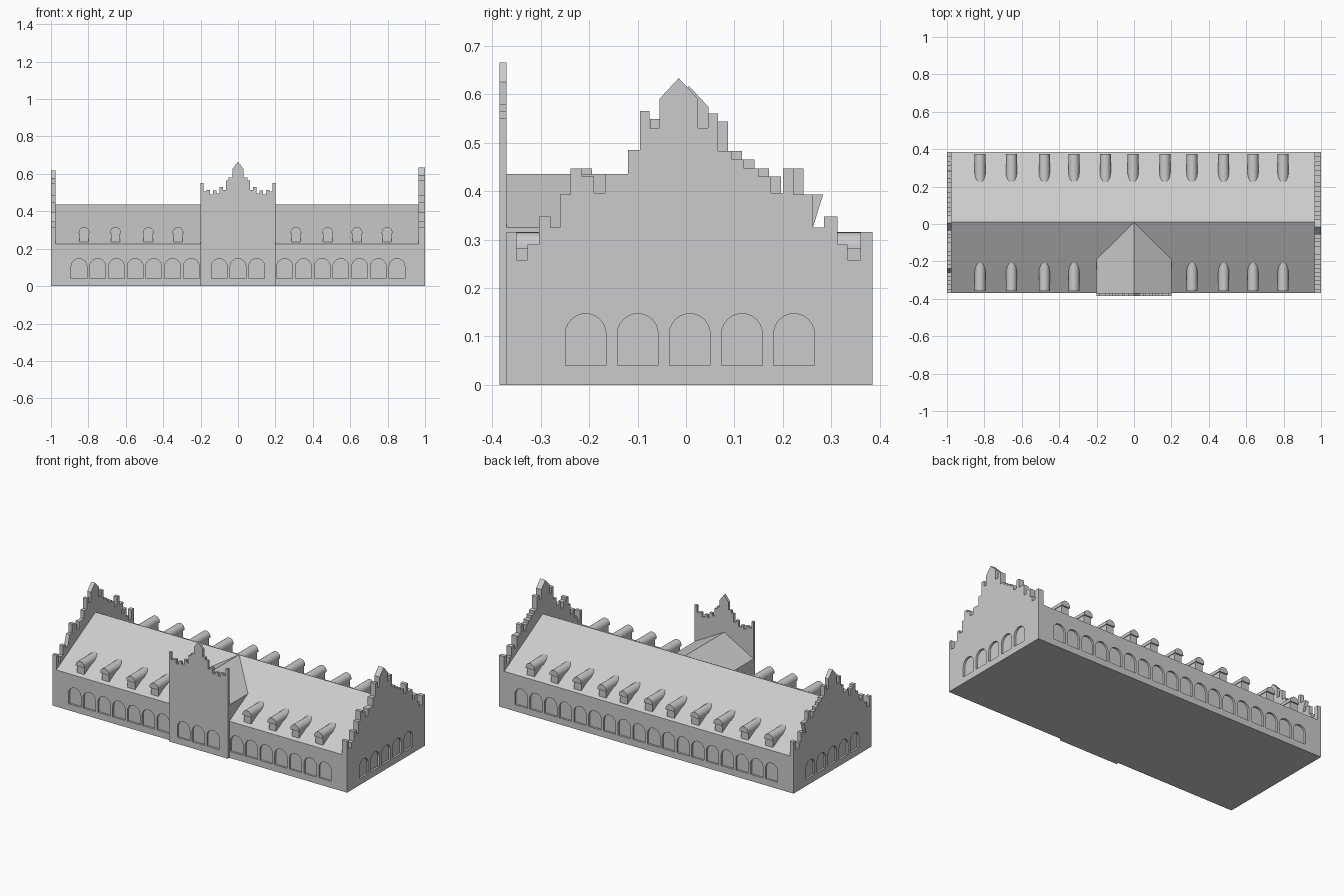
import bpy
import math

cube = bpy.data.objects.get("Cube")
if cube:
    bpy.data.objects.remove(cube, do_unlink=True)

stone = bpy.data.materials.new("grey_stone")
stone.use_nodes = True
GREY = (0.6, 0.6, 0.6, 1)
stone.diffuse_color = GREY
stone.node_tree.nodes["Principled BSDF"].inputs["Base Color"].default_value = GREY


def prism_data(pts, axis, a, b):
    """Extrude a 2D outline (u, z) along x or y from a to b."""
    n = len(pts)
    place = (lambda u, z, d: (d, u, z)) if axis == "x" else (lambda u, z, d: (u, d, z))
    verts = [place(u, z, d) for d in (a, b) for u, z in pts]
    faces = [tuple(range(n))[::-1], tuple(range(n, 2 * n))]
    faces += [(i, (i + 1) % n, n + (i + 1) % n, n + i) for i in range(n)]
    return verts, faces


def make(name, prisms):
    """Join several prisms into one object with outward normals."""
    verts, faces = [], []
    for v, f in prisms:
        faces += [tuple(i + len(verts) for i in face) for face in f]
        verts += v
    mesh = bpy.data.meshes.new(name)
    mesh.from_pydata(verts, [], faces)
    mesh.materials.append(stone)
    obj = bpy.data.objects.new(name, mesh)
    bpy.context.collection.objects.link(obj)
    bpy.ops.object.select_all(action="DESELECT")
    obj.select_set(True)
    bpy.context.view_layer.objects.active = obj
    bpy.ops.object.mode_set(mode="EDIT")
    bpy.ops.mesh.select_all(action="SELECT")
    bpy.ops.mesh.normals_make_consistent(inside=False)
    bpy.ops.object.mode_set(mode="OBJECT")
    return obj


def arch(cx, half, base, spring, n=12):
    """Round-headed outline."""
    curve = [(cx + half * math.cos(math.pi * i / n), spring + half * math.sin(math.pi * i / n))
             for i in range(n + 1)]
    return [(cx + half, base)] + curve + [(cx - half, base)]


def window(c, axis, wall, depth=0.012):
    return prism_data(arch(c, 0.042, 0.04, 0.105), axis, wall - depth, wall + depth)


def recess(obj, windows):
    cutter = make("window_cutter", windows)
    cutter.hide_render = True
    mod = obj.modifiers.new("recess", "BOOLEAN")
    mod.operation = "DIFFERENCE"
    mod.solver = "EXACT"
    mod.object = cutter
    bpy.context.view_layer.objects.active = obj
    bpy.ops.object.modifier_apply(modifier=mod.name)
    bpy.data.objects.remove(cutter, do_unlink=True)


def stairs(start, steps):
    """Turn (end, height) steps into a crenellated outline."""
    pts = []
    for end, z in steps:
        pts += [(start, z), (end, z)]
        start = end
    return pts


FRONT, BACK, EAVE, RIDGE, MID = -0.37, 0.385, 0.225, 0.435, 0.01

# Main hall with its pitched roof
hall = make("main_hall", [prism_data(
    [(FRONT, 0), (BACK, 0), (BACK, EAVE), (MID, RIDGE), (FRONT, EAVE)], "x", -0.985, 0.985)])
bays = [0.25 + 0.1 * i for i in range(7)]
front_windows = [window(s * x, "y", FRONT) for x in bays for s in (-1, 1)]
back_windows = [window(-0.85 + 0.1 * i, "y", BACK) for i in range(18)]
recess(hall, front_windows + back_windows)

# Crenellated end gables
left_steps = [(-.35, .315), (-.327, .258), (-.303, .29), (-.28, .347), (-.26, .325),
              (-.238, .393), (-.215, .447), (-.19, .43), (-.167, .396), (-.12, .435),
              (-.095, .485), (-.075, .565), (-.055, .53)]
right_steps = [(.045, .53), (.066, .56), (.095, .483), (.12, .465), (.15, .447),
               (.175, .43), (.2, .396), (.222, .447), (.262, .393), (.285, .325),
               (.313, .347), (.333, .29), (.36, .258), (BACK, .315)]
crest = [(-.055, .59), (-.015, .633), (.025, .59)]
gable = stairs(FRONT, left_steps) + crest + stairs(0.025, right_steps)
shifted = [(y + 0.021, z - 0.016 * (z > 0.5)) if z > 0.38 else (y, z) for y, z in gable]
for name, outline, x0, x1, wall in (("left_gable", gable, 0.965, 1, 1),
                                    ("right_gable", shifted, -1, -0.975, -1)):
    end = make(name, [prism_data([(FRONT, 0)] + outline + [(BACK, 0)], "x", x0, x1)])
    recess(end, [window(0.008 + 0.1075 * i, "x", wall) for i in range(-2, 3)])

# Entrance block with a cross roof
make("entrance_block", [prism_data(
    [(-.2, 0), (.2, 0), (.2, .325), (0, RIDGE), (-.2, .325)], "y", -0.372, MID)])

# Stepped facade in front of the entrance block
half = stairs(-0.2, [(-.185, .55), (-.168, .507), (-.15, .515), (-.133, .49), (-.115, .51),
                     (-.098, .495), (-.08, .53), (-.065, .515), (-.05, .565), (-.03, .58)])
half += [(-.03, .625)]
outline = [(-.2, 0)] + half + [(0, .665)] + [(-x, z) for x, z in half[::-1]] + [(.2, 0)]
facade = make("entrance_facade", [prism_data(outline, "y", -0.385, FRONT)])
recess(facade, [window(x, "y", -0.385) for x in (-0.1, 0, 0.1)])

# Barrel-roofed dormers
flank = [-.823, -.655, -.479, -.321, .31, .479, .636, .797]
rows = (("front", flank, -0.358, -0.2), ("back", flank + [-.153, -.005, .165], 0.375, 0.225))
for side, places, y0, y1 in rows:
    sign = 1 if y1 > y0 else -1
    for i, x in enumerate(places):
        box = [(x - .025, .22), (x + .025, .22), (x + .025, .29), (x - .025, .29)]
        make(f"{side}_dormer_wall_{i + 1}", [prism_data(box, "y", y0 + sign * 0.008, y1)])
        make(f"{side}_dormer_roof_{i + 1}",
             [prism_data(arch(x, 0.029, 0.28, 0.286), "y", y0, y1)])
        bpy.ops.object.shade_smooth_by_angle(angle=math.radians(40))
